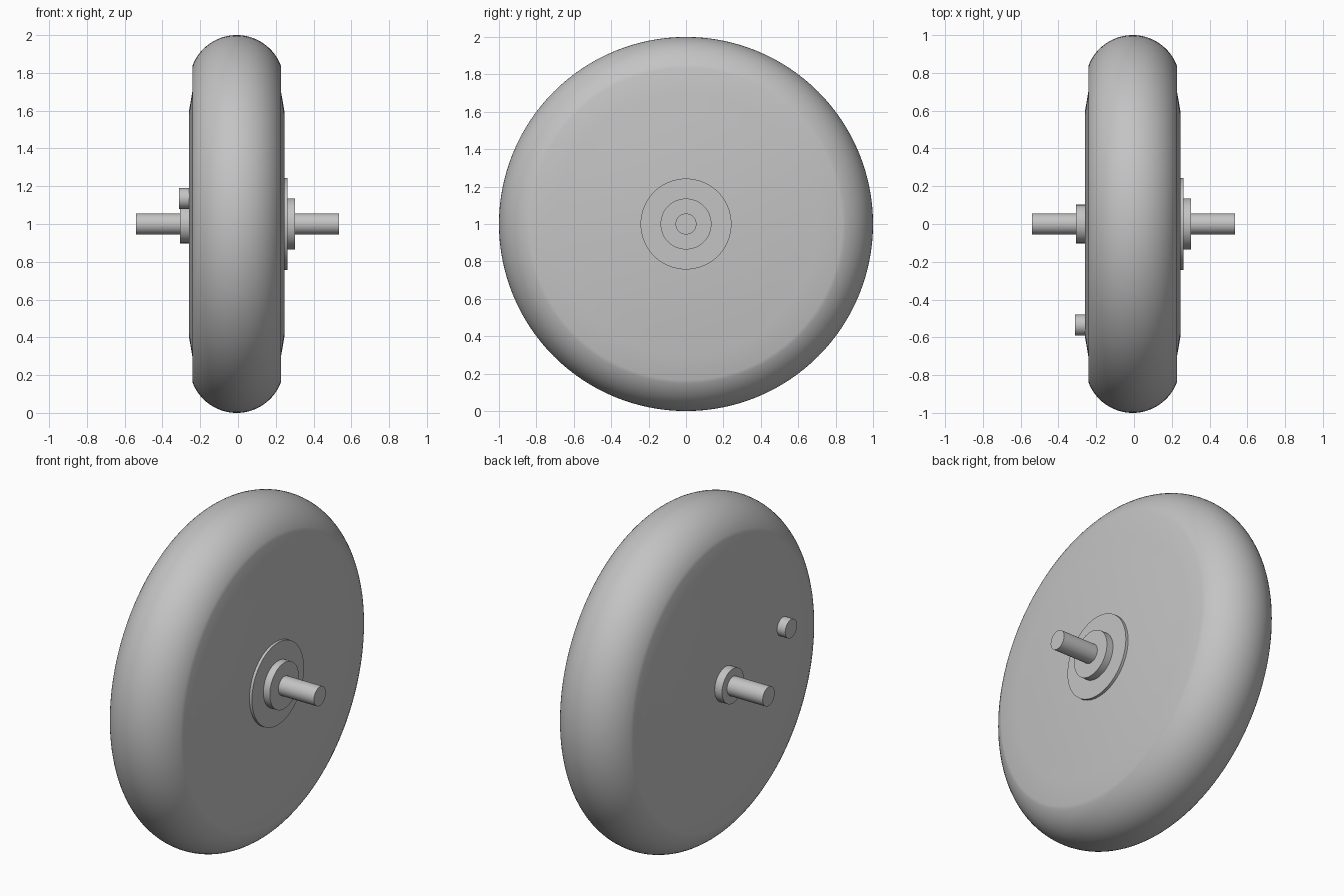
import bpy
import bmesh
import math
from mathutils import Matrix, Vector

cube = bpy.data.objects.get("Cube")
if cube:
    bpy.data.objects.remove(cube, do_unlink=True)

grey = bpy.data.materials.new("plain grey")
grey.use_nodes = True
COLOR = (0.55, 0.55, 0.55, 1)
grey.diffuse_color = COLOR
grey.node_tree.nodes["Principled BSDF"].inputs["Base Color"].default_value = COLOR


def lathe(name, profile, y=0, z=1, steps=64):
    """Spin a profile of (x, radius) points around a line parallel to x."""
    bm = bmesh.new()
    verts = [bm.verts.new((x, 0, r)) for x, r in profile]
    edges = [bm.edges.new(pair) for pair in zip(verts, verts[1:])]
    bmesh.ops.spin(bm, geom=verts + edges, cent=(0, 0, 0), axis=(1, 0, 0),
                   angle=math.tau, steps=steps)
    bmesh.ops.remove_doubles(bm, verts=bm.verts, dist=1e-5)
    bmesh.ops.recalc_face_normals(bm, faces=bm.faces)
    mesh = bpy.data.meshes.new(name)
    bm.to_mesh(mesh)
    bm.free()
    mesh.materials.append(grey)
    obj = bpy.data.objects.new(name, mesh)
    obj.location = (0, y, z)
    bpy.context.collection.objects.link(obj)
    bpy.ops.object.select_all(action="DESELECT")
    obj.select_set(True)
    bpy.context.view_layer.objects.active = obj
    bpy.ops.object.shade_smooth_by_angle(angle=math.radians(35))
    return obj


def disc(name, x0, x1, radius, **kw):
    return lathe(name, [(x0, 0), (x0, radius), (x1, radius), (x1, 0)], **kw)


# Tyre with a round tread and slightly raised flat hub faces
MID, TUBE = -0.007, 0.25
side = [(-0.252, 0), (-0.252, 0.6), (-0.235, 0.7), (-0.235, 0.835)]
limit = math.asin(0.235 / TUBE)
arc = [(TUBE * math.sin(a), 1 - TUBE + TUBE * math.cos(a))
       for a in (limit * (i / 16 - 1) for i in range(1, 32))]
other = [(-x, r) for x, r in reversed(side)]
lathe("wheel", [(x + MID, r) for x, r in side + arc + other], steps=128)

# Axle and hub parts
disc("axle", -0.54, 0.535, 0.056)
disc("left_hub_plate", 0.2, 0.261, 0.243)
disc("left_collar", 0.2, 0.303, 0.136)
disc("right_collar", -0.307, -0.2, 0.102)

# Valve stub on the right face
disc("valve_stub", -0.312, -0.2, 0.055, y=-0.535, z=1.135, steps=32)
